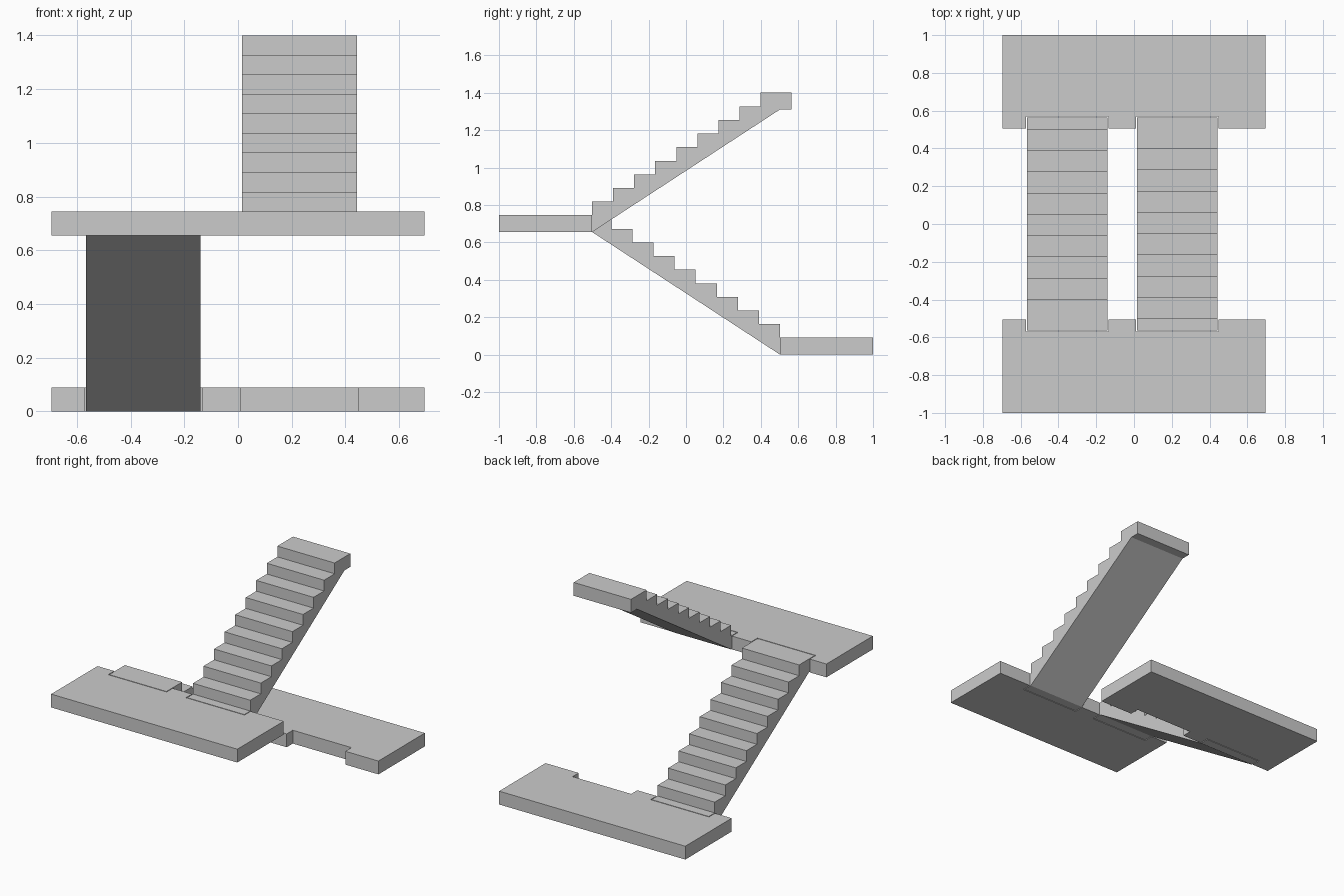
import bpy, bmesh
from mathutils import Vector

if "Cube" in bpy.data.objects:
    bpy.data.objects.remove(bpy.data.objects["Cube"])

THICK = 0.09            # landing thickness
RISE = 0.655            # storey height of one flight
STEPS = 9
EDGE = 0.505            # inner edge of the landings
BACK = 0.565            # end of the flight bearing
GAP = 0.005             # joint between flight and landing
FLIGHT_X = [(-0.566, -0.139), (0.015, 0.443)]


def prism(name, pts, vec):
    """Extrude a closed planar outline along vec."""
    bm = bmesh.new()
    face = bm.faces.new([bm.verts.new(p) for p in pts])
    ext = bmesh.ops.extrude_face_region(bm, geom=[face])
    moved = [g for g in ext["geom"] if isinstance(g, bmesh.types.BMVert)]
    bmesh.ops.translate(bm, verts=moved, vec=Vector(vec))
    bmesh.ops.recalc_face_normals(bm, faces=bm.faces)
    mesh = bpy.data.meshes.new(name)
    bm.to_mesh(mesh)
    bm.free()
    ob = bpy.data.objects.new(name, mesh)
    bpy.context.collection.objects.link(ob)
    return ob


def landing(name, side, z):
    """Slab with a bearing notch for each flight; side is +1 back, -1 front."""
    outline = [(-0.695, 1.0), (-0.695, EDGE)]
    for x0, x1 in FLIGHT_X:
        a, b = x0 - GAP, x1 + GAP
        outline += [(a, EDGE), (a, BACK + GAP), (b, BACK + GAP), (b, EDGE)]
    outline += [(0.695, EDGE), (0.695, 1.0)]
    prism(name, [(x, y * side, z) for x, y in outline], (0, 0, THICK))


def flight(name, xs, side, z):
    """Stepped profile descending towards side * y, with flat bearings."""
    start, run, riser = 0.502, 0.1125, RISE / STEPS
    prof = [(-BACK, RISE), (-start, RISE), (start, 0), (BACK, 0), (BACK, THICK)]
    for i in range(STEPS):
        y = start - i * run
        prof += [(y, THICK + i * riser), (y, THICK + (i + 1) * riser)]
    prof.append((-BACK, RISE + THICK))
    prism(name, [(xs[0], y * side, h + z) for y, h in prof], (xs[1] - xs[0], 0, 0))


# Landings
landing("lower_landing", 1, 0)
landing("upper_landing", -1, RISE)

# Stair flights
flight("lower_flight", FLIGHT_X[0], 1, 0)
flight("upper_flight", FLIGHT_X[1], -1, RISE)
